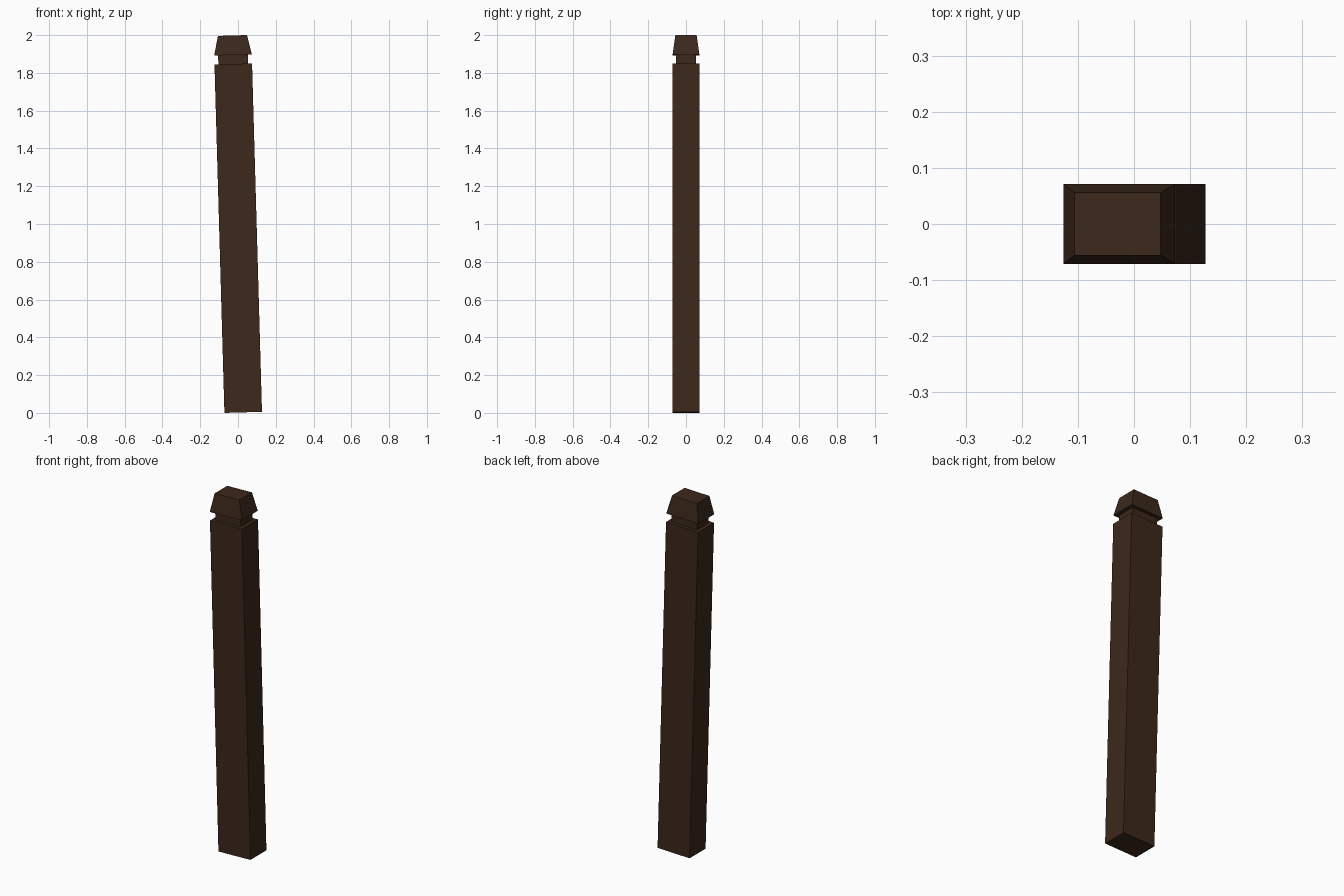
import bpy
import bmesh
from math import sin, cos
from mathutils import Matrix

if "Cube" in bpy.data.objects:
    bpy.data.objects.remove(bpy.data.objects["Cube"])

LEAN = 0.0285       # slight tilt of the whole post towards -x
HALF_X = 0.0995

# Rectangular sections from foot to tip: height, half width x, half depth y
SECTIONS = [
    (0.0, HALF_X, 0.071),     # shaft
    (1.845, HALF_X, 0.071),
    (1.845, 0.079, 0.052),    # neck groove
    (1.893, 0.079, 0.052),
    (1.893, HALF_X, 0.071),   # tapered cap
    (1.996, 0.077, 0.056),
]

# Loft the sections into one closed skin
bm = bmesh.new()
rings = [[bm.verts.new((sx * hx, sy * hy, z))
          for sx, sy in ((-1, -1), (1, -1), (1, 1), (-1, 1))]
         for z, hx, hy in SECTIONS]
for low, high in zip(rings, rings[1:]):
    for i in range(4):
        j = (i + 1) % 4
        bm.faces.new((low[i], low[j], high[j], high[i]))
bm.faces.new(rings[0][::-1])
bm.faces.new(rings[-1])

# Lean the post, resting its lower left foot edge on the ground
place = Matrix.Translation((0.127 - HALF_X * cos(LEAN), 0, HALF_X * sin(LEAN)))
bm.transform(place @ Matrix.Rotation(-LEAN, 4, 'Y'))
bmesh.ops.recalc_face_normals(bm, faces=bm.faces)

mesh = bpy.data.meshes.new("wooden_post")
bm.to_mesh(mesh)
bm.free()
post = bpy.data.objects.new("wooden_post", mesh)
bpy.context.collection.objects.link(post)

# Dark wood
wood = bpy.data.materials.new("dark_wood")
wood.diffuse_color = (0.045, 0.021, 0.011, 1)
wood.use_nodes = True
wood.node_tree.nodes["Principled BSDF"].inputs["Base Color"].default_value = wood.diffuse_color
mesh.materials.append(wood)
